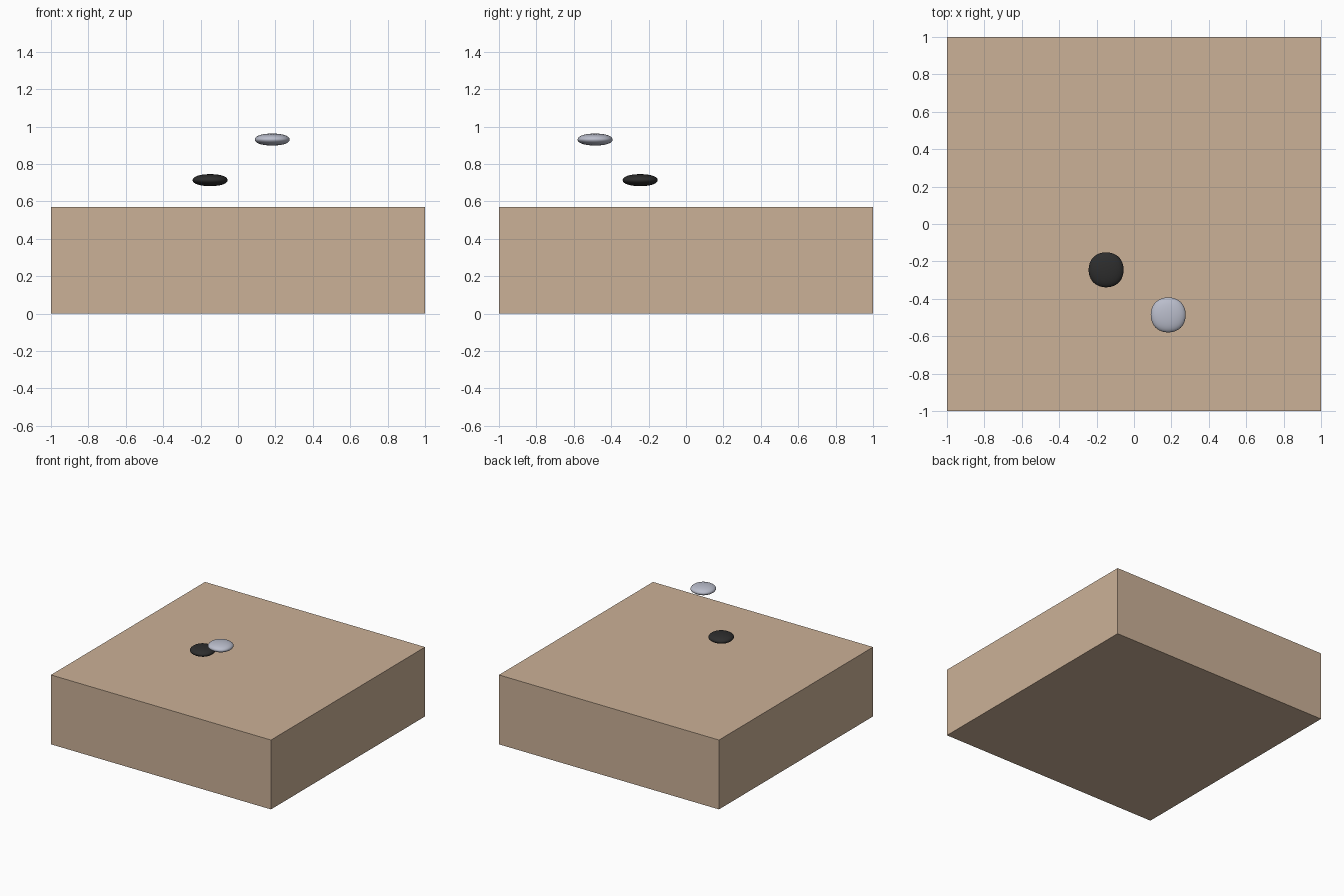
import bpy

if "Cube" in bpy.data.objects:
    bpy.data.objects.remove(bpy.data.objects["Cube"])


def material(name, rgb):
    m = bpy.data.materials.new(name)
    m.diffuse_color = (*rgb, 1.0)
    m.use_nodes = True
    m.node_tree.nodes["Principled BSDF"].inputs["Base Color"].default_value = m.diffuse_color
    return m


tan = material("tan", (0.60, 0.44, 0.31))
black = material("black", (0.026, 0.026, 0.026))
silver = material("silver", (0.49, 0.51, 0.60))


def cube(name, centre, size, mat):
    bpy.ops.mesh.primitive_cube_add(size=1, location=centre)
    ob = bpy.context.object
    ob.name = name
    ob.scale = size
    bpy.ops.object.transform_apply(location=False, rotation=False, scale=True)
    ob.data.materials.append(mat)
    return ob


def pebble(name, centre, mat, width=0.187, height=0.064):
    # subdivided cube gives the softly squared pebble; it shrinks, so refit the size
    ob = cube(name, centre, (1, 1, 1), mat)
    mod = ob.modifiers.new("round", "SUBSURF")
    mod.levels = mod.render_levels = 4
    bpy.ops.object.modifier_apply(modifier=mod.name)
    ob.dimensions = (width, width, height)
    bpy.ops.object.transform_apply(location=False, rotation=False, scale=True)
    bpy.ops.object.shade_smooth()
    return ob


# Broad solid block
cube("base_block", (0, 0, 0.285), (2, 2, 0.57), tan)

# Two flattened pebbles floating above it
pebble("lower_pebble", (-0.149, -0.245, 0.714), black)
pebble("upper_pebble", (0.183, -0.486, 0.931), silver)
